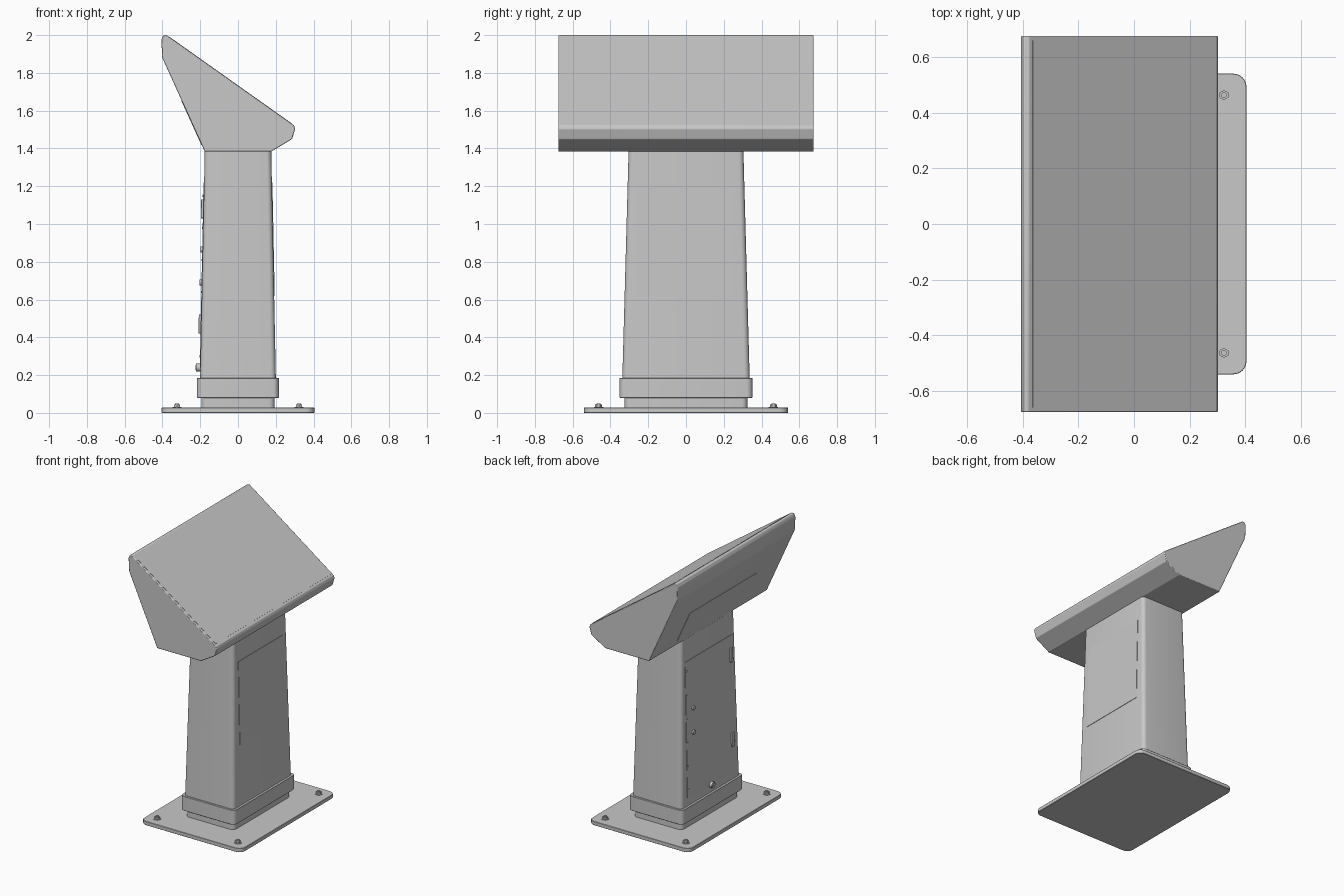
import bpy, bmesh, math
from mathutils import Vector, Matrix

if "Cube" in bpy.data.objects:
    bpy.data.objects.remove(bpy.data.objects["Cube"])

grey = bpy.data.materials.new("light_grey")
grey.diffuse_color = (0.58, 0.58, 0.58, 1)
grey.use_nodes = True
grey.node_tree.nodes["Principled BSDF"].inputs["Base Color"].default_value = grey.diffuse_color


def finish(name, bm, bevel=0.0):
    bmesh.ops.recalc_face_normals(bm, faces=bm.faces[:])
    me = bpy.data.meshes.new(name)
    bm.to_mesh(me)
    bm.free()
    me.materials.append(grey)
    ob = bpy.data.objects.new(name, me)
    bpy.context.collection.objects.link(ob)
    if bevel:
        m = ob.modifiers.new("bevel", 'BEVEL')
        m.width, m.segments = bevel, 2
        m.limit_method, m.angle_limit = 'ANGLE', math.radians(20)
    bpy.ops.object.select_all(action='DESELECT')
    ob.select_set(True)
    bpy.context.view_layer.objects.active = ob
    bpy.ops.object.shade_smooth_by_angle(angle=math.radians(30))
    return ob


def rounded_rect(hx, hy, r, seg=6):
    pts = []
    for k, (sx, sy) in enumerate([(1, 1), (-1, 1), (-1, -1), (1, -1)]):
        for i in range(seg + 1):
            a = math.pi / 2 * (k + i / seg)
            pts.append((sx * (hx - r) + r * math.cos(a), sy * (hy - r) + r * math.sin(a)))
    return pts


def loft(name, sections):
    """Stack of rounded rectangles: (z, half x, half y, corner radius)."""
    bm = bmesh.new()
    rings = [[bm.verts.new((x, y, z)) for x, y in rounded_rect(hx, hy, r)]
             for z, hx, hy, r in sections]
    n = len(rings[0])
    for a, b in zip(rings, rings[1:]):
        for i in range(n):
            bm.faces.new((a[i], a[(i + 1) % n], b[(i + 1) % n], b[i]))
    bm.faces.new(rings[0][::-1])
    bm.faces.new(rings[-1])
    return finish(name, bm)


def prism(name, profile, y0, y1, bevel=0.0):
    """Extrude an xz profile along y."""
    bm = bmesh.new()
    a = [bm.verts.new((x, y0, z)) for x, z in profile]
    b = [bm.verts.new((x, y1, z)) for x, z in profile]
    n = len(a)
    for i in range(n):
        bm.faces.new((a[i], a[(i + 1) % n], b[(i + 1) % n], b[i]))
    bm.faces.new(a)
    bm.faces.new(b[::-1])
    return finish(name, bm, bevel)


def plate(name, p0, p1, y0, y1, thick, bevel=0.0):
    """Plate on a sloped face; outward is left of the direction p0 -> p1 in xz."""
    p0, p1 = Vector(p0), Vector(p1)
    d = (p1 - p0).normalized()
    n = Vector((-d.y, d.x))
    return prism(name, [p0 - n * 0.004, p1 - n * 0.004, p1 + n * thick, p0 + n * thick],
                 y0, y1, bevel)


def cylinders(name, parts, rot=Matrix()):
    """Stacked discs: (centre, radius, depth, sides)."""
    bm = bmesh.new()
    for c, r, h, sides in parts:
        bmesh.ops.create_cone(bm, cap_ends=True, segments=sides, radius1=r, radius2=r,
                              depth=h, matrix=Matrix.Translation(c) @ rot)
    return finish(name, bm)


# base plate, neck, collar and tapered post
loft("base_plate", [(0, 0.402, 0.538, 0.045), (0.002, 0.404, 0.54, 0.047),
                    (0.026, 0.404, 0.54, 0.047), (0.028, 0.402, 0.538, 0.045)])
loft("neck", [(0.026, 0.194, 0.325, 0.03), (0.09, 0.194, 0.325, 0.03)])
loft("collar", [(0.08, 0.215, 0.35, 0.03), (0.082, 0.217, 0.352, 0.032),
                (0.183, 0.217, 0.352, 0.032), (0.185, 0.215, 0.35, 0.03)])
loft("post", [(0.15, 0.201, 0.338, 0.028), (1.385, 0.176, 0.304, 0.026)])

# anchor bolts
Z90 = Matrix.Rotation(math.pi / 2, 4, 'Z')
for sx in (-1, 1):
    for sy in (-1, 1):
        x, y = sx * 0.323, sy * 0.463
        cylinders("anchor_bolt", [((x, y, 0.029), 0.025, 0.006, 24),
                                  ((x, y, 0.038), 0.018, 0.014, 6),
                                  ((x, y, 0.042), 0.010, 0.018, 16)],
                  Matrix() if sx else Z90)

# wedge-shaped display head
prism("display_head", [(-0.378, 2.0), (-0.396, 1.998), (-0.406, 1.975), (-0.401, 1.88),
                       (-0.176, 1.383), (0.175, 1.383), (0.286, 1.449),
                       (0.303, 1.503), (0.297, 1.522)], -0.675, 0.675, 0.004)


def on_line(a, b, t):
    return Vector(a).lerp(Vector(b), t)


# screen on the slope, service hatch on the back of the head
top, low = (-0.378, 2.0), (0.297, 1.522)
plate("screen", on_line(low, top, 0.98), on_line(low, top, 0.02), -0.66, 0.66, 0.0015)
hb, ht = (-0.176, 1.383), (-0.401, 1.88)
plate("head_hatch", on_line(hb, ht, 0.07), on_line(hb, ht, 0.54), -0.38, 0.38, 0.002)


def post_x(z):
    return 0.201 - 0.025 * (z - 0.15) / 1.235


# front panel and rear door on the post
plate("front_panel", (post_x(1.22), 1.22), (post_x(0.62), 0.62), -0.255, 0.255, 0.003)
plate("rear_door", (-post_x(0.24), 0.24), (-post_x(1.22), 1.22), -0.27, 0.27, 0.003)

# door hinges
for z in (0.42, 1.03):
    plate("door_hinge", (-post_x(z), z), (-post_x(z + 0.1), z + 0.1),
          -0.262, -0.235, 0.014, 0.003)

# door lock, small latches and edge screws, all pointing to -x
RX = Matrix.Rotation(math.pi / 2, 4, 'Y')
x = -post_x(0.24)
cylinders("door_lock", [((x - 0.008, 0, 0.24), 0.022, 0.028, 24),
                        ((x - 0.015, 0, 0.24), 0.014, 0.022, 24)], RX)
for z in (0.69, 0.865):
    cylinders("door_latch", [((-post_x(z) - 0.004, 0.19, z), 0.016, 0.018, 20)], RX)
for i in range(6):
    z = 0.3 + i * 0.17
    cylinders("door_screw", [((-post_x(z) - 0.002, 0.255, z), 0.006, 0.008, 12)], RX)
